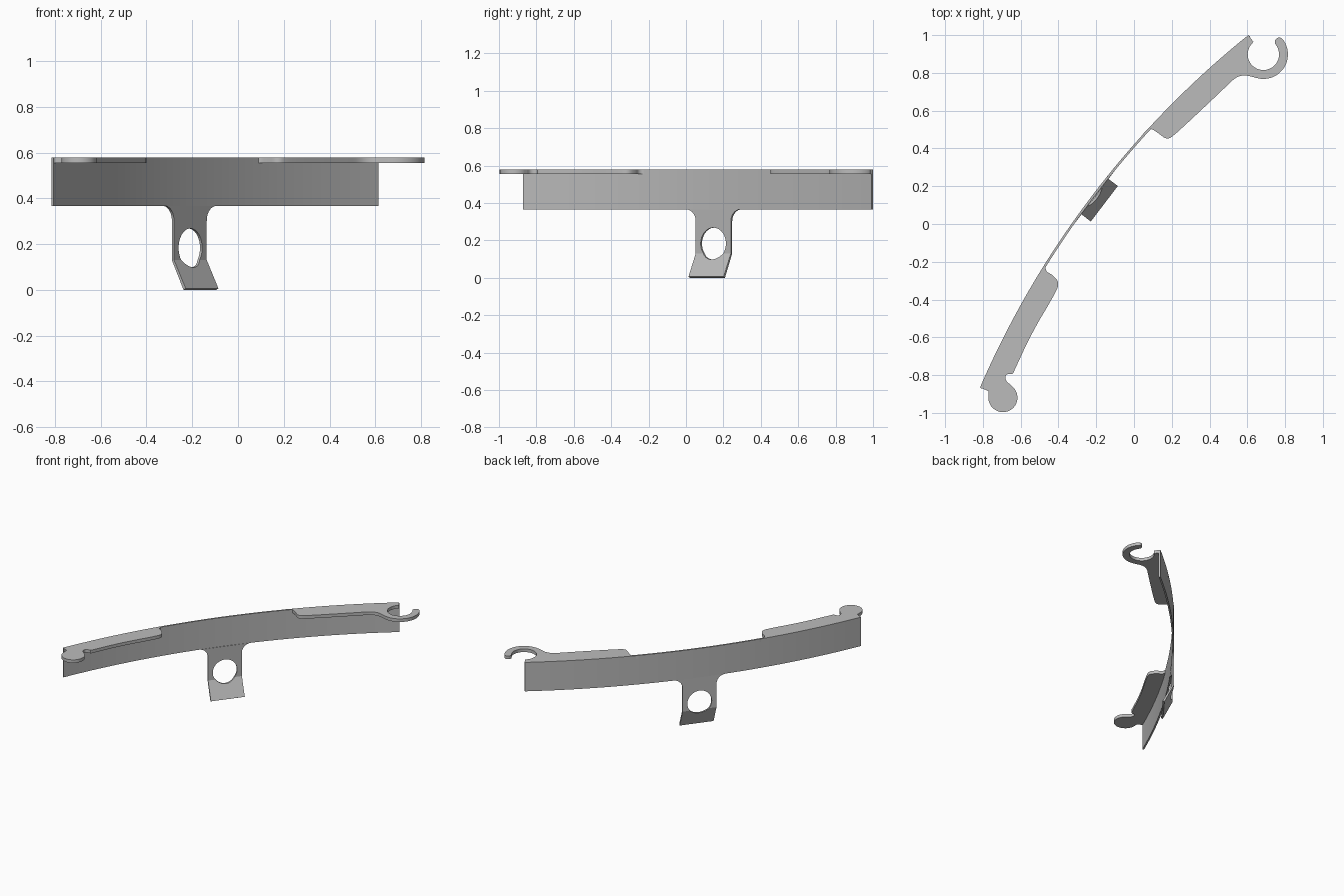
import bpy, bmesh
from math import sin, cos, radians, sqrt, pi
from mathutils import Vector, Matrix

if "Cube" in bpy.data.objects:
    bpy.data.objects.remove(bpy.data.objects["Cube"])

grey = bpy.data.materials.new("plain grey")
grey.use_nodes = True
colour = (0.5, 0.5, 0.5, 1)
grey.diffuse_color = colour
grey.node_tree.nodes["Principled BSDF"].inputs["Base Color"].default_value = colour

# Chord of the curved band: middle, direction along it, outward normal
START, END = Vector((-0.815, -0.865)), Vector((0.605, 1.0))
MID = (START + END) / 2
ALONG = (END - START).normalized()
OUT = Vector((-ALONG.y, ALONG.x))
HALF = (END - START).length / 2
RISE = 0.143
RADIUS = (HALF ** 2 + RISE ** 2) / (2 * RISE)
THICK = 0.012
TOP, PLATE_BOTTOM, BAND_BOTTOM, BEND = 0.578, 0.555, 0.366, 0.13


def on_band(u, depth=0.0):
    """Point at distance u along the chord, depth inside the outer face."""
    v = sqrt(RADIUS ** 2 - u * u) - (RADIUS - RISE) - depth
    return MID + ALONG * u + OUT * v


def arc(cx, cy, r, a, b, n=20):
    angles = [radians(a + (b - a) * i / n) for i in range(n + 1)]
    return [(cx + r * cos(t), cy + r * sin(t)) for t in angles]


def round_off(pts, passes=2):
    """Cut corners to smooth an open path, keeping both ends."""
    for _ in range(passes):
        new = [pts[0]]
        for p, q in zip(pts, pts[1:]):
            p, q = Vector(p), Vector(q)
            new += [p.lerp(q, 0.25), p.lerp(q, 0.75)]
        pts = new + [pts[-1]]
    return pts


def prism(outline, offset):
    bm = bmesh.new()
    face = bm.faces.new([bm.verts.new(p) for p in outline])
    ext = bmesh.ops.extrude_face_region(bm, geom=[face])
    moved = [g for g in ext["geom"] if isinstance(g, bmesh.types.BMVert)]
    bmesh.ops.translate(bm, verts=moved, vec=offset)
    return bm


def finish(bm, name):
    bmesh.ops.recalc_face_normals(bm, faces=bm.faces)
    mesh = bpy.data.meshes.new(name)
    bm.to_mesh(mesh)
    bm.free()
    mesh.materials.append(grey)
    obj = bpy.data.objects.new(name, mesh)
    bpy.context.collection.objects.link(obj)
    return obj


def smooth(obj):
    bpy.ops.object.select_all(action="DESELECT")
    obj.select_set(True)
    bpy.context.view_layer.objects.active = obj
    bpy.ops.object.shade_smooth_by_angle(angle=radians(30))


def band_edge(a, b, n):
    return [on_band(a + (b - a) * i / n) for i in range(n + 1)]


# Curved band
N = 48
outer = band_edge(-HALF, HALF, N)
inner = [on_band(HALF - 2 * HALF * i / N, THICK) for i in range(N + 1)]
outline = [(p.x, p.y, BAND_BOTTOM) for p in outer + inner]
smooth(finish(prism(outline, (0, 0, TOP - BAND_BOTTOM)), "curved_band"))


# Flat plates on the upper edge
def plate(name, path):
    outline = [(p[0], p[1], PLATE_BOTTOM) for p in path]
    smooth(finish(prism(outline, (0, 0, TOP - PLATE_BOTTOM)), name))


HX, HY, R_IN, R_OUT = 0.685, 0.898, 0.083, 0.13
R_TIP = (R_OUT - R_IN) / 2
tip = radians(38)
tip_x, tip_y = HX + (R_IN + R_TIP) * cos(tip), HY + (R_IN + R_TIP) * sin(tip)
hook = band_edge(0.42, HALF, 16)
hook += [(0.632, 0.965)]
hook += arc(HX, HY, R_IN, 135, 398, 32)
hook += arc(tip_x, tip_y, R_TIP, 218, 38, 10)[1:]
hook += arc(HX, HY, R_OUT, 38, -105, 24)[1:]
hook += round_off([(0.645, 0.774), (0.585, 0.79), (0.535, 0.775), (0.48, 0.72),
                   (0.22, 0.475), (0.175, 0.445), (0.13, 0.48), (0.085, 0.51),
                   (0.05, 0.48)])
plate("hook_plate", hook)

ball = band_edge(-0.42, -HALF, 16)
ball += [(-0.77, -0.885)]
ball += arc(-0.694, -0.919, 0.077, 180, 415, 32)
ball += round_off([(-0.655, -0.85), (-0.68, -0.83), (-0.68, -0.795), (-0.643, -0.793)])
ball += round_off([(-0.64, -0.79), (-0.54, -0.574), (-0.415, -0.365), (-0.395, -0.31),
                   (-0.43, -0.27), (-0.47, -0.25), (-0.465, -0.2)])
plate("ball_plate", ball)

# Hanging tab: filleted outline, lower part bent inward
W, FILLET = 0.118, 0.065
right = [(W, 0.0), (W, BEND)]
right += arc(W + FILLET, BAND_BOTTOM - FILLET, FILLET, 180, 90, 10)
left = [(-x, z) for x, z in reversed(right)]
bm = prism([(x, 0, z) for x, z in right + left], (0, -THICK, 0))
bmesh.ops.bisect_plane(bm, geom=bm.verts[:] + bm.edges[:] + bm.faces[:],
                       plane_co=(0, 0, BEND), plane_no=(0, 0, 1))
for v in bm.verts:
    if v.co.z < 0.01:
        if v.co.y < -THICK / 2:
            v.co.z = 0.006
        v.co.y -= 0.064
for v in bm.verts:
    p = on_band(v.co.x, -v.co.y)
    v.co = (p.x, p.y, v.co.z)
tab = finish(bm, "hanging_tab")

# Round hole through the tab
bm = bmesh.new()
bmesh.ops.create_cone(bm, cap_ends=True, segments=48, radius1=0.085, radius2=0.085, depth=0.5,
                      matrix=Matrix.Rotation(pi / 2, 4, "X"))
cutter = finish(bm, "hole_cutter")
centre = on_band(0)
cutter.location = (centre.x, centre.y, 0.183)
cutter.rotation_euler.z = ALONG.angle_signed(Vector((1, 0)))
cutter.hide_render = True
cutter.hide_viewport = True
cut = tab.modifiers.new("round_hole", "BOOLEAN")
cut.operation = "DIFFERENCE"
cut.solver = "EXACT"
cut.object = cutter
